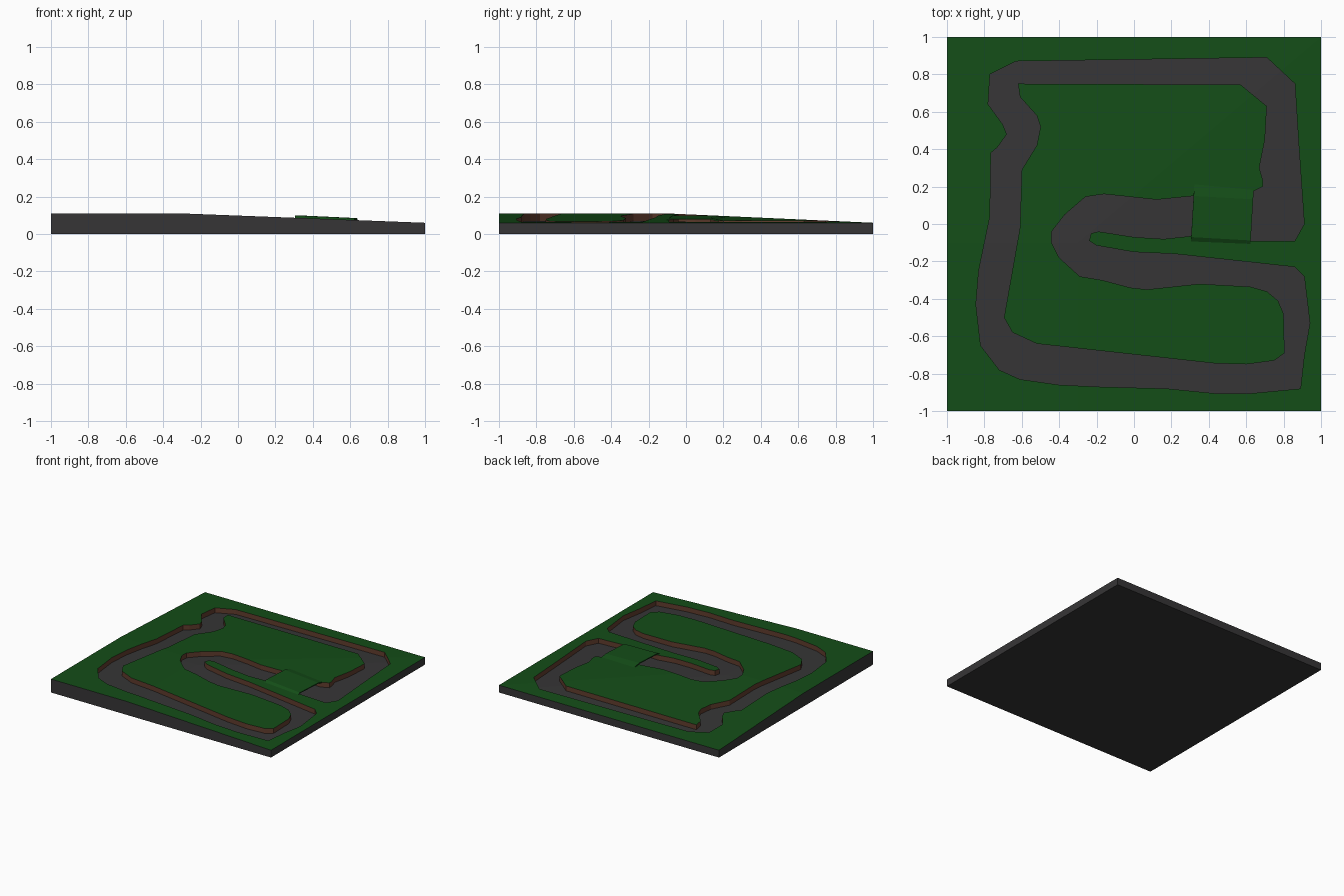
import bpy, bmesh
from mathutils import Vector
from mathutils.geometry import tessellate_polygon

if "Cube" in bpy.data.objects:
    bpy.data.objects.remove(bpy.data.objects["Cube"])

DEPTH = 0.04          # road depth below the grass
KX, KY = -0.3, -0.1   # where the ground starts to fall away


def height(x, y):
    return 0.06 + 0.05 * min(1, (1 - x) / (1 - KX), (1 - y) / (1 - KY))


def material(name, rgb):
    m = bpy.data.materials.new(name)
    m.diffuse_color = (*rgb, 1)
    m.use_nodes = True
    m.node_tree.nodes["Principled BSDF"].inputs["Base Color"].default_value = m.diffuse_color
    return m


GRASS = material("grass", (0.007, 0.075, 0.009))
ROAD = material("asphalt", (0.037, 0.036, 0.037))
EARTH = material("earth", (0.12, 0.046, 0.027))

SQUARE = [(-1, -1), (1, -1), (1, 1), (-1, 1)]
OUTER = [(-.77, .80), (-.63, .87), (.71, .89), (.86, .75), (.88, .43), (.91, 0),
         (.86, -.09), (.6, -.09), (.3, -.065), (.16, -.08), (0, -.07), (-.19, -.04),
         (-.23, -.05), (-.24, -.09), (-.2, -.115), (0, -.15), (.22, -.16), (.86, -.23),
         (.91, -.28), (.94, -.53), (.91, -.7), (.89, -.88), (.63, -.905), (.43, -.905),
         (.18, -.88), (-.19, -.87), (-.4, -.86), (-.61, -.83), (-.72, -.78), (-.82, -.65),
         (-.845, -.43), (-.83, -.25), (-.77, .04), (-.765, .38), (-.73, .41), (-.68, .48),
         (-.70, .53), (-.78, .64)]
INNER = [(-.62, .75), (.57, .745), (.71, .63), (.70, .45), (.67, .30), (.69, .23),
         (.69, .20), (.63, .17), (.32, .15), (.12, .13), (-.02, .145), (-.16, .16),
         (-.26, .145), (-.37, .05), (-.44, -.04), (-.44, -.1), (-.40, -.18), (-.29, -.28),
         (-.17, -.30), (-.02, -.34), (.07, -.35), (.35, -.32), (.62, -.335), (.71, -.36),
         (.77, -.41), (.80, -.48), (.805, -.69), (.75, -.73), (.60, -.75), (.43, -.745),
         (-.52, -.64), (-.65, -.58), (-.695, -.5), (-.61, -.02), (-.6, .29), (-.52, .42),
         (-.50, .52), (-.52, .58), (-.61, .68)]


def finish(name, bm, mat):
    me = bpy.data.meshes.new(name)
    bm.to_mesh(me)
    bm.free()
    ob = bpy.data.objects.new(name, me)
    bpy.context.collection.objects.link(ob)
    if mat:
        me.materials.append(mat)
    return ob


def drape(bm, drop=0):
    """Cut along the fold lines of the ground, then lift onto it."""
    for co, no in (((KX, 0, 0), (1, 0, 0)), ((0, KY, 0), (0, 1, 0)),
                   ((1, 1, 0), (1 - KY, KX - 1, 0))):
        bmesh.ops.bisect_plane(bm, geom=bm.verts[:] + bm.edges[:] + bm.faces[:],
                               dist=1e-5, plane_co=co, plane_no=no)
    for v in bm.verts:
        v.co.z = height(v.co.x, v.co.y) - drop


def surface(name, loops, mat, drop=0):
    bm = bmesh.new()
    pts = [[Vector((x, y, 0)) for x, y in lp] for lp in loops]
    vs = [bm.verts.new(p) for lp in pts for p in lp]
    for tri in tessellate_polygon(pts):
        bm.faces.new([vs[i] for i in tri])
    drape(bm, drop)
    bm.normal_update()
    bmesh.ops.reverse_faces(bm, faces=[f for f in bm.faces if f.normal.z < 0])
    return finish(name, bm, mat)


def strip(name, loop, mat, low, inward=False, bottom=False):
    """Upright wall below a closed outline."""
    bm = bmesh.new()
    vs = [bm.verts.new((x, y, 0)) for x, y in loop]
    for a, b in zip(vs, vs[1:] + vs[:1]):
        bm.edges.new((a, b))
    drape(bm)
    new = bmesh.ops.extrude_edge_only(bm, edges=bm.edges[:])["geom"]
    for v in new:
        if isinstance(v, bmesh.types.BMVert):
            v.co.z = low(v.co.z)
    if bottom:
        bmesh.ops.holes_fill(bm, edges=[e for e in bm.edges if e.is_boundary
                             and all(v.co.z < 1e-6 for v in e.verts)], sides=0)
    bmesh.ops.recalc_face_normals(bm, faces=bm.faces[:])
    if inward:
        bmesh.ops.reverse_faces(bm, faces=bm.faces[:])
    return finish(name, bm, mat)


# Ground, road and earth banks
surface("outer_grass", [SQUARE, OUTER], GRASS)
surface("infield_grass", [INNER], GRASS)
surface("road", [OUTER, INNER], ROAD, DEPTH)
strip("outer_bank", OUTER, EARTH, lambda z: z - DEPTH, inward=True)
strip("infield_bank", INNER, EARTH, lambda z: z - DEPTH)

# Slab sides and underside
strip("base", SQUARE, ROAD, lambda z: 0, bottom=True)

# Grass bridge: flat deck with a ramp at each end
bm = bmesh.new()
rows = []
for y, z in ((.23, .082), (.15, .1), (-.07, .1), (-.105, .08)):
    left = .31 + .06 * y
    rows.append([bm.verts.new((left, y, z)),
                 bm.verts.new((left + .318, y - .018, z - .015))])
for a, b in zip(rows, rows[1:]):
    bm.faces.new((a[0], b[0], b[1], a[1]))
bridge = finish("bridge", bm, GRASS)
sol = bridge.modifiers.new("thickness", 'SOLIDIFY')
sol.thickness = 0.008
sol.offset = -1
